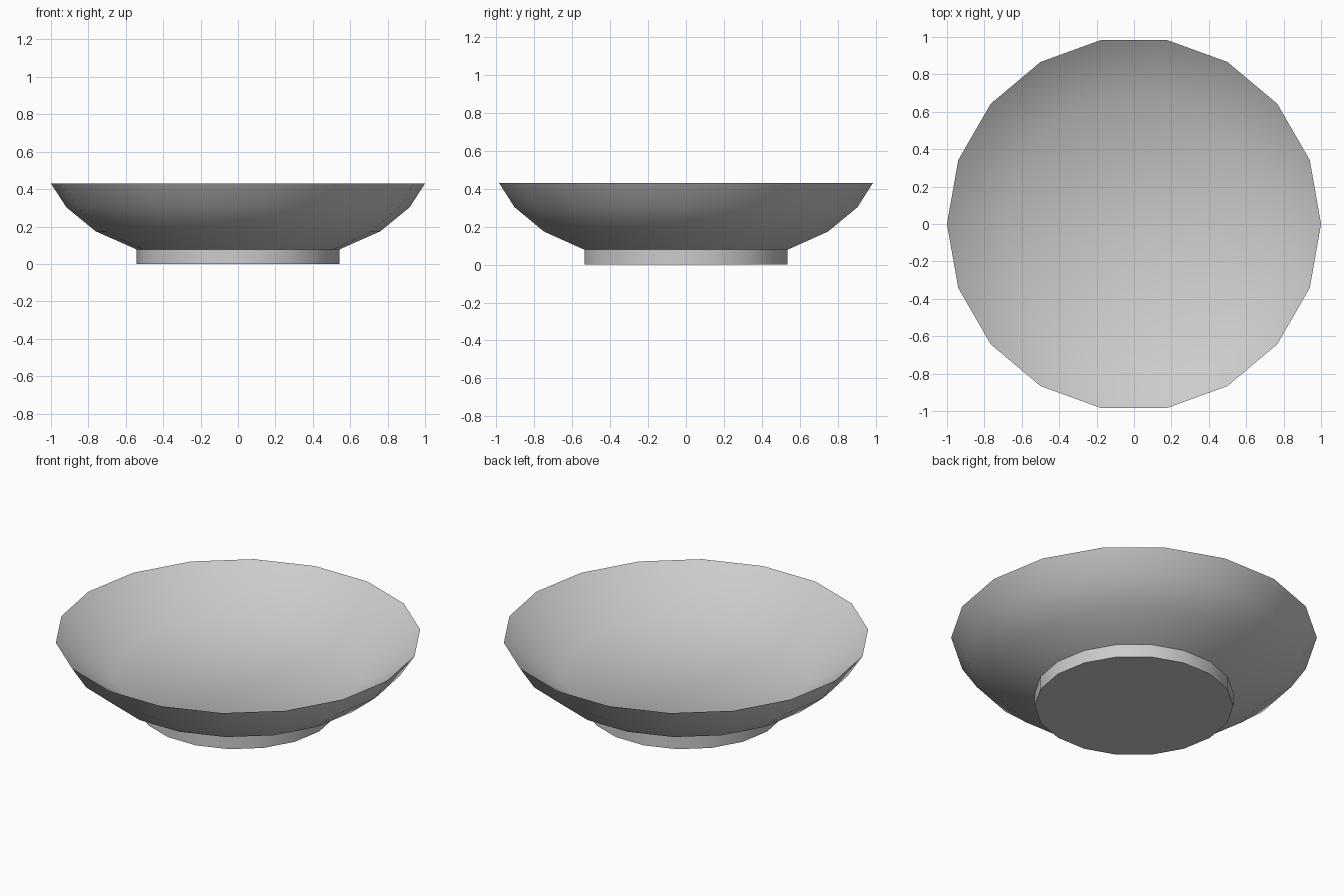
import bpy, bmesh, math

SIDES = 18
cube = bpy.data.objects.get("Cube")
if cube:
    bpy.data.objects.remove(cube, do_unlink=True)

grey = bpy.data.materials.new("plain_grey")
grey.use_nodes = True
colour = (0.6, 0.6, 0.6, 1)
grey.diffuse_color = colour
grey.node_tree.nodes["Principled BSDF"].inputs["Base Color"].default_value = colour


def lathe(name, profile):
    """Revolve (radius, height) points and close both ends with flat discs."""
    bm = bmesh.new()
    verts = [bm.verts.new((r, 0, z)) for r, z in profile]
    edges = [bm.edges.new(pair) for pair in zip(verts, verts[1:])]
    bmesh.ops.spin(bm, geom=verts + edges, cent=(0, 0, 0), axis=(0, 0, 1),
                   angle=math.tau, steps=SIDES, use_duplicate=False)
    bmesh.ops.remove_doubles(bm, verts=bm.verts, dist=0.0005)
    bmesh.ops.holes_fill(bm, edges=bm.edges, sides=SIDES)
    bmesh.ops.recalc_face_normals(bm, faces=bm.faces)
    mesh = bpy.data.meshes.new(name)
    bm.to_mesh(mesh)
    bm.free()
    mesh.materials.append(grey)
    obj = bpy.data.objects.new(name, mesh)
    bpy.context.collection.objects.link(obj)
    bpy.ops.object.select_all(action='DESELECT')
    obj.select_set(True)
    bpy.context.view_layer.objects.active = obj
    bpy.ops.object.shade_smooth_by_angle(angle=math.radians(50))


foot = [(0.543, 0), (0.543, 0.078)]
outer_wall = [(0.76, 0.174), (0.917, 0.302), (1, 0.43)]
hollow = [(0.69, 0.21)]

# Solid dish: foot, curved outside, sharp rim and a shallow hollow with a flat floor
lathe("dish", foot + outer_wall + hollow)
